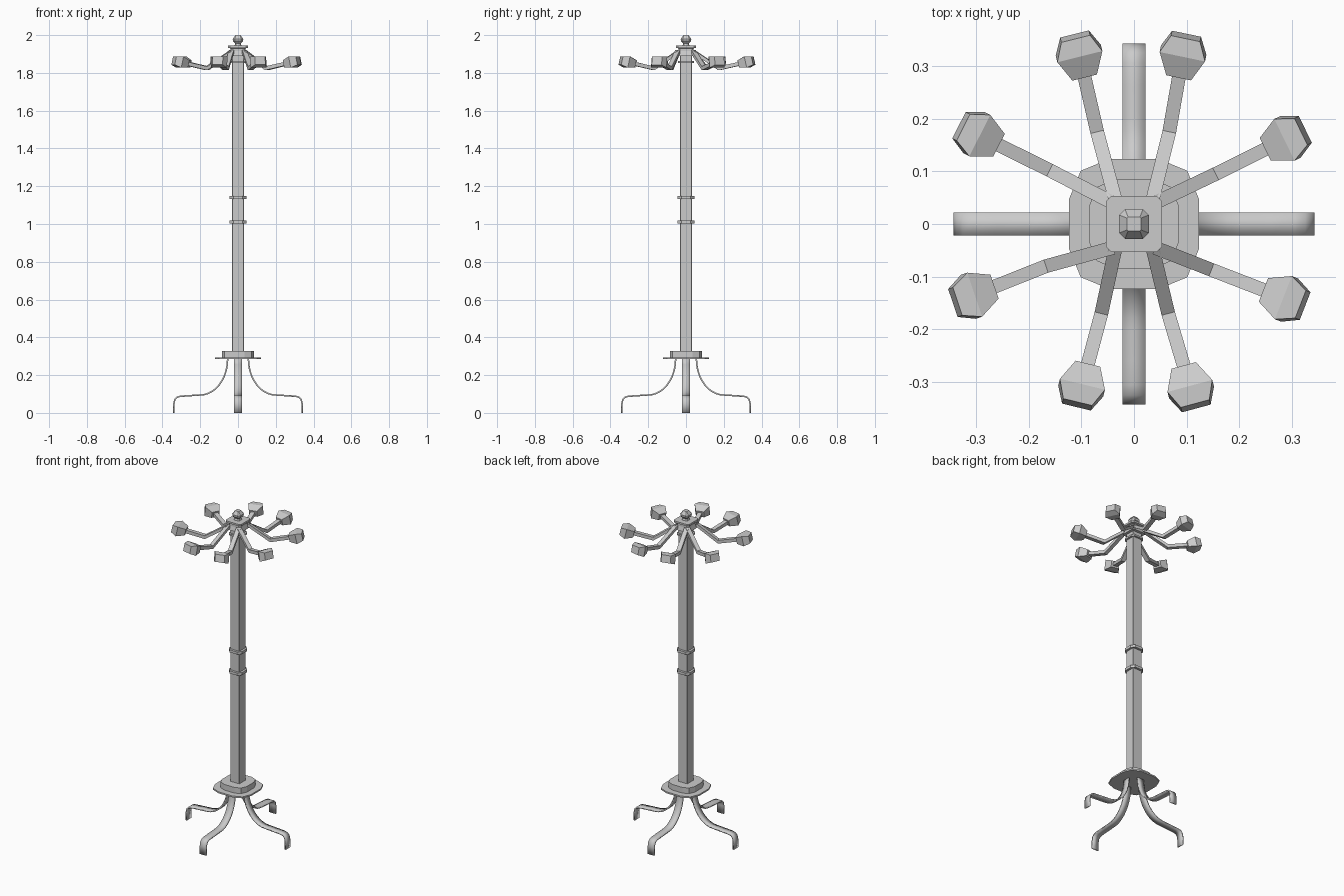
import bpy, math
from mathutils import Vector

if "Cube" in bpy.data.objects:
    bpy.data.objects.remove(bpy.data.objects["Cube"])


def mesh_object(name, verts, faces):
    me = bpy.data.meshes.new(name)
    me.from_pydata([tuple(v) for v in verts], [], faces)
    me.update()
    ob = bpy.data.objects.new(name, me)
    bpy.context.collection.objects.link(ob)
    return ob


def skin(name, rings):
    """Join equal-sized rings of points into a closed flat-shaded solid."""
    n = len(rings[0])
    faces = [tuple(reversed(range(n)))]
    for k in range(len(rings) - 1):
        for i in range(n):
            j = (i + 1) % n
            faces.append((k * n + i, k * n + j, (k + 1) * n + j, (k + 1) * n + i))
    faces.append(tuple((len(rings) - 1) * n + i for i in range(n)))
    return mesh_object(name, [p for r in rings for p in r], faces)


def rounded_square(z, half, corner, segs):
    pts = []
    for q in range(4):
        mid = math.pi / 4 + q * math.pi / 2
        cx = math.copysign(half - corner, math.cos(mid))
        cy = math.copysign(half - corner, math.sin(mid))
        for s in range(segs + 1):
            a = q * math.pi / 2 + s / segs * math.pi / 2
            pts.append((cx + corner * math.cos(a), cy + corner * math.sin(a), z))
    return pts


def stack(name, layers, segs=1):
    return skin(name, [rounded_square(z, h, c, segs) for z, h, c in layers])


# Pole with its two bands and the upper collar
stack("pole", [(0.29, 0.031, 0.002), (1.935, 0.031, 0.002)])
for label, z in (("lower", 1.01), ("upper", 1.14)):
    stack(label + "_band", [(z - 0.008, 0.045, 0.02), (z + 0.008, 0.045, 0.02)])
stack("top_collar", [(1.853, 0.043, 0.015), (1.863, 0.043, 0.015)])

# Base plate and socket
stack("base_plate", [(0.284, 0.123, 0.075), (0.293, 0.123, 0.075)], 2)
stack("base_socket", [(0.29, 0.085, 0.05), (0.328, 0.085, 0.05)], 2)

# Cap and finial
stack("cap", [(1.89, 0.048, 0.01), (1.915, 0.041, 0.01), (1.93, 0.041, 0.01),
              (1.933, 0.053, 0.01), (1.944, 0.053, 0.01)])
stack("finial", [(1.94, 0.02, 0.006), (1.955, 0.015, 0.006), (1.968, 0.027, 0.011),
                 (1.98, 0.028, 0.011), (2.0, 0.013, 0.002)])

# Four bent strap legs
profile = [(0.2 - 0.145 * math.cos(t * math.pi / 20), 0.286 - 0.191 * math.sin(t * math.pi / 20))
           for t in range(11)]
profile += [(0.26, 0.091), (0.305, 0.088), (0.323, 0.083), (0.334, 0.072), (0.339, 0.05), (0.339, 0)]
for k in range(4):
    verts = [(r, s * 0.022, z) for r, z in profile for s in (-1, 1)]
    faces = [(2 * i, 2 * i + 1, 2 * i + 3, 2 * i + 2) for i in range(len(profile) - 1)]
    leg = mesh_object(f"leg_{k + 1}", verts, faces)
    leg.rotation_euler.z = k * math.pi / 2
    mod = leg.modifiers.new("thickness", "SOLIDIFY")
    mod.thickness = 0.008
    mod.offset = 0
    for p in leg.data.polygons:
        p.use_smooth = True
    leg.data.set_sharp_from_angle(angle=math.radians(40))


def section(p, side, w, h, up=Vector((0, 0, 1))):
    return [p - side * w - up * h, p + side * w - up * h,
            p + side * w + up * h, p - side * w + up * h]


# Eight arms: root, elbow and knob centre seen from above
arms = [((0.035, 0.045), (0.067, 0.175), (0.092, 0.318)),
        ((-0.035, 0.045), (-0.070, 0.175), (-0.103, 0.318)),
        ((0.04, 0.04), (0.155, 0.095), (0.286, 0.160)),
        ((-0.04, 0.04), (-0.160, 0.102), (-0.293, 0.168)),
        ((0.04, -0.045), (0.147, -0.087), (0.284, -0.140)),
        ((-0.04, -0.045), (-0.167, -0.080), (-0.303, -0.134)),
        ((0.035, -0.045), (0.065, -0.170), (0.106, -0.308)),
        ((-0.035, -0.045), (-0.062, -0.170), (-0.098, -0.305))]
for k, (root, elbow, tip) in enumerate(arms):
    a, b, c = Vector((*root, 1.91)), Vector((*elbow, 1.824)), Vector((*tip, 1.856))
    flat = Vector((c.x - a.x, c.y - a.y, 0)).normalized()
    side = Vector((-flat.y, flat.x, 0))
    skin(f"arm_{k + 1}", [section(p, side, 0.013, 0.010) for p in (a, b, c)])
    # Faceted knob on the arm's end
    axis = (c - b).normalized()
    up = axis.cross(side)
    skin(f"knob_{k + 1}", [section(c + axis * d, side, w, h, up) for d, w, h in
                           ((-0.038, 0.024, 0.019), (0.006, 0.044, 0.030), (0.040, 0.028, 0.022))])
